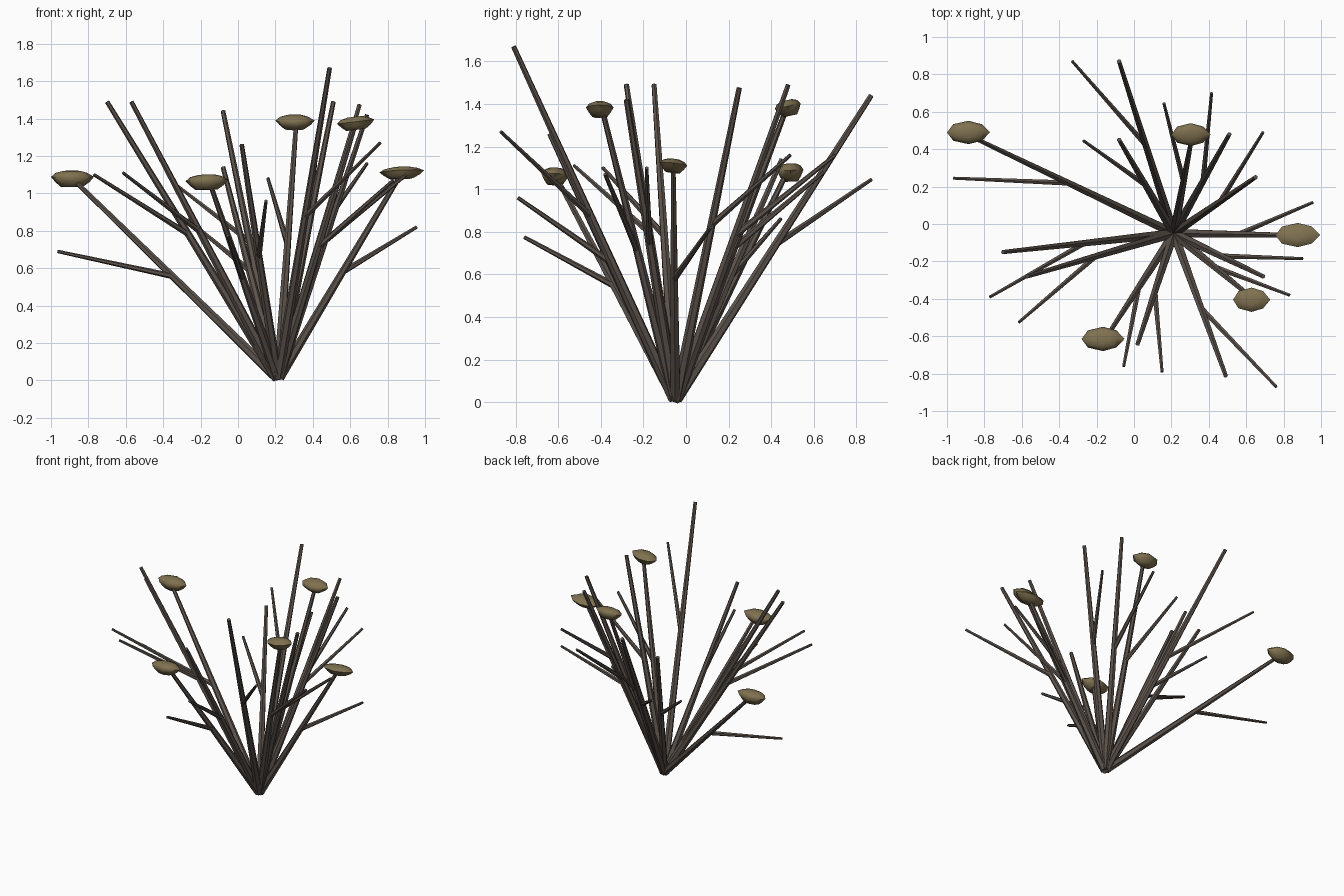
import bpy, bmesh, math
from mathutils import Vector, Matrix

if "Cube" in bpy.data.objects:
    bpy.data.objects.remove(bpy.data.objects["Cube"])

def material(name, rgb):
    m = bpy.data.materials.new(name)
    m.diffuse_color = (*rgb, 1)
    m.use_nodes = True
    m.node_tree.nodes["Principled BSDF"].inputs["Base Color"].default_value = m.diffuse_color
    return m

BARK = material("dark_bark", (0.107, 0.085, 0.071))
POD = material("dry_olive", (0.215, 0.165, 0.080))
BASE = Vector((0.213, -0.05, 0.014))

def finish(bm, name, mat):
    bmesh.ops.recalc_face_normals(bm, faces=bm.faces)
    me = bpy.data.meshes.new(name)
    bm.to_mesh(me)
    bm.free()
    me.materials.append(mat)
    ob = bpy.data.objects.new(name, me)
    bpy.context.collection.objects.link(ob)
    return ob

def twig(name, a, b, r1, r2):
    """Tapered six-sided rod from a to b."""
    d = b - a
    rot = d.to_track_quat('Z', 'Y').to_matrix().to_4x4()
    bm = bmesh.new()
    bmesh.ops.create_cone(bm, cap_ends=True, segments=6, radius1=r1, radius2=r2,
                          depth=d.length, matrix=Matrix.Translation((a + b) / 2) @ rot)
    return finish(bm, name, BARK)

def pod(name, centre, size, tilt_x, tilt_y):
    """Flat-topped seed head, narrower below, drawn out to a point at +x."""
    # height, width factor of each ring (in half sizes)
    rings = [(-1.0, 0.55), (-0.4, 0.8), (0.25, 1.0), (0.75, 0.78), (1.0, 0.42)]
    n = 8
    bm = bmesh.new()
    loops = []
    for h, w in rings:
        loop = []
        for i in range(n):
            t = 2 * math.pi * i / n
            x = w * math.cos(t)
            if 0.1 < x < 0.8:
                x *= 0.88  # pulled back beside the point
            loop.append(bm.verts.new((x * size[0] / 2,
                                      w * math.sin(t) * size[1] / 2, h * size[2] / 2)))
        loops.append(loop)
    for lo, hi in zip(loops, loops[1:]):
        for i in range(n):
            bm.faces.new((lo[i], lo[(i + 1) % n], hi[(i + 1) % n], hi[i]))
    bm.faces.new(loops[0])
    bm.faces.new(loops[-1])
    m = (Matrix.Translation(centre) @ Matrix.Rotation(tilt_x, 4, 'X')
         @ Matrix.Rotation(tilt_y, 4, 'Y'))
    bm.transform(m)
    ob = finish(bm, name, POD)
    bpy.ops.object.select_all(action='DESELECT')
    ob.select_set(True)
    bpy.context.view_layer.objects.active = ob
    bpy.ops.object.shade_smooth_by_angle(angle=math.radians(62))

# stem tip, side branch tip, and how far up the stem the branch leaves
STEMS = [
    ((-0.08, 0.87, 1.44), (-0.33, 0.87, 1.045), 0.51),
    ((-0.08, 0.45, 1.14), (-0.27, 0.445, 0.86), 0.51),
    ((0.51, 0.48, 1.49), (0.415, 0.70, 1.16), 0.52),
    ((0.65, 0.25, 1.475), (0.69, 0.49, 1.16), 0.56),
    ((0.69, -0.28, 1.42), (0.90, -0.185, 1.10), 0.52),
    ((0.49, -0.81, 1.67), (0.76, -0.87, 1.27), 0.52),
    ((0.02, -0.64, 1.26), (0.15, -0.79, 0.96), 0.52),
    ((-0.57, -0.28, 1.49), (-0.615, -0.525, 1.11), 0.53),
    ((-0.70, -0.15, 1.49), (-0.77, -0.39, 1.10), 0.52),
    # stems that carry a seed head
    ((-0.865, 0.465, 1.06), (-0.965, 0.245, 0.69), 0.52),
    ((-0.145, -0.60, 1.04), (-0.055, -0.76, 0.775), 0.52),
    ((0.31, 0.465, 1.36), (0.16, 0.645, 1.08), 0.53),
    ((0.625, -0.39, 1.36), (0.83, -0.38, 1.07), 0.52),
    ((0.87, -0.06, 1.10), (0.955, 0.115, 0.82), 0.52),
]
for i, (tip, side, f) in enumerate(STEMS, 1):
    tip, side = Vector(tip), Vector(side)
    out = (tip - BASE) * Vector((1, 1, 0))
    foot = BASE + out.normalized() * 0.007
    twig(f"stem_{i}", foot, tip, 0.027, 0.0125)
    twig(f"branch_{i}", foot.lerp(tip, f), side, 0.016, 0.009)

# Seed heads: centre, size, tilt
HEADS = [
    ((-0.885, 0.49, 1.078), (0.23, 0.125, 0.085), 0.05, 0.0),
    ((-0.165, -0.615, 1.06), (0.23, 0.13, 0.08), -0.05, -0.04),
    ((0.305, 0.48, 1.381), (0.21, 0.125, 0.075), 0.22, 0.0),
    ((0.63, -0.405, 1.375), (0.20, 0.13, 0.07), 0.0, -0.12),
    ((0.876, -0.06, 1.11), (0.24, 0.13, 0.062), -0.12, -0.05),
]
for i, h in enumerate(HEADS, 1):
    pod(f"seed_head_{i}", *h)
